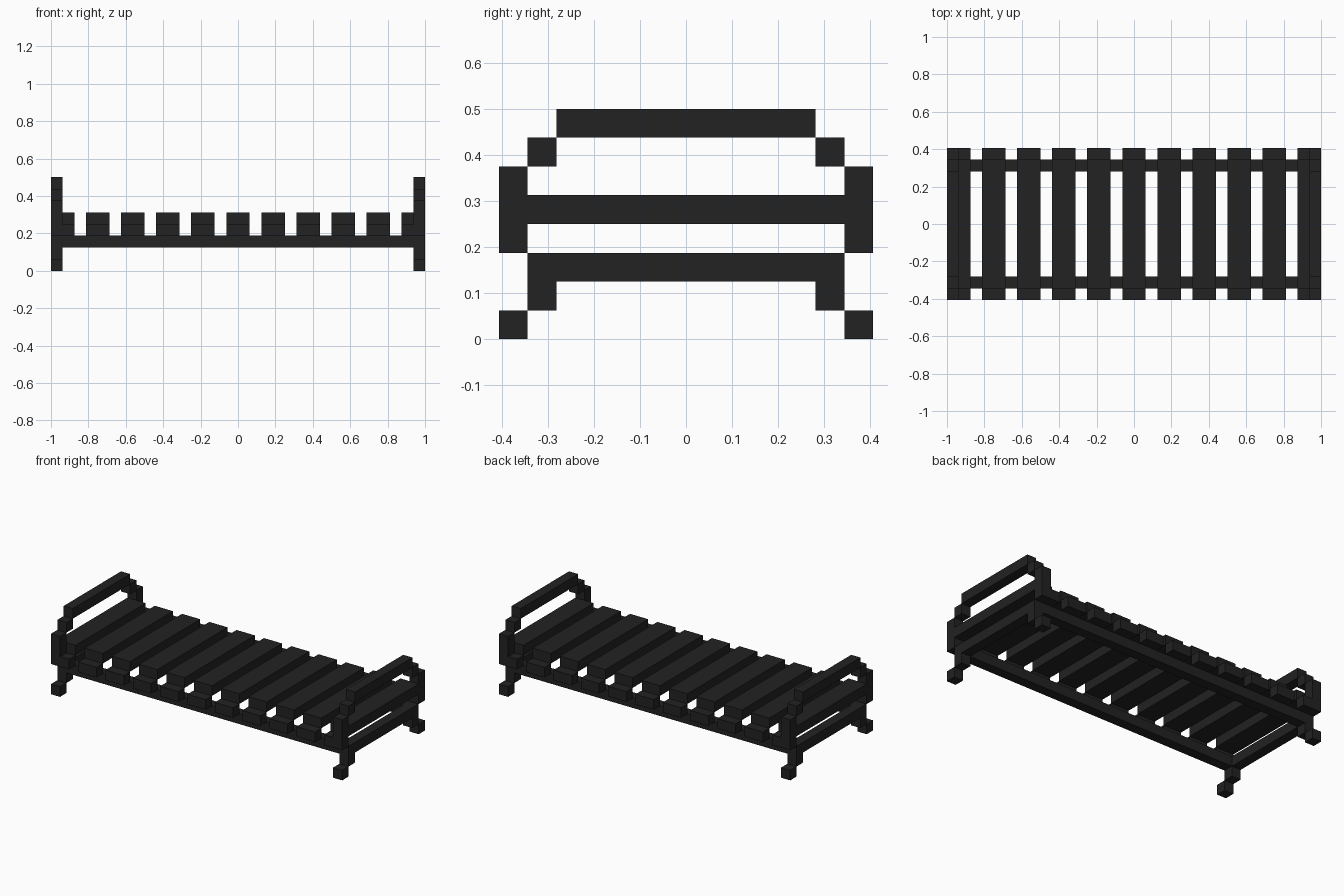
import bpy

if "Cube" in bpy.data.objects:
    bpy.data.objects.remove(bpy.data.objects["Cube"])

U = 1 / 16  # block size the whole bench is built on

black = bpy.data.materials.new("soft black")
black.diffuse_color = (0.016, 0.016, 0.016, 1)
black.use_nodes = True
black.node_tree.nodes["Principled BSDF"].inputs["Base Color"].default_value = black.diffuse_color


def box(name, x, y, z):
    """Box from (min, max) ranges given in blocks."""
    r = (x, y, z)
    bpy.ops.mesh.primitive_cube_add(size=1, location=[(a + b) / 2 * U for a, b in r])
    ob = bpy.context.object
    ob.name = name
    ob.scale = [(b - a) * U for a, b in r]
    bpy.ops.object.transform_apply(location=False, rotation=False, scale=True)
    ob.data.materials.append(black)
    return ob


def side(s, a, b):
    """Mirror a range to the side given by the sign s."""
    return (a, b) if s > 0 else (-b, -a)


# Long side rails
for s in (-1, 1):
    box("side_rail", (-16, 16), side(s, 4.5, 5.5), (2, 3))

# End frames: feet, legs, cross bar, posts, stepped corners and top bar
for e in (-1, 1):
    end = side(e, 15, 16)
    box("lower_cross_bar", end, (-4.5, 4.5), (2, 3))
    box("top_bar", end, (-4.5, 4.5), (7, 8))
    for s in (-1, 1):
        box("foot", end, side(s, 5.5, 6.5), (0, 1))
        box("leg", end, side(s, 4.5, 5.5), (1, 2))
        box("end_post", end, side(s, 5.5, 6.5), (3, 6))
        box("corner_step", end, side(s, 4.5, 5.5), (6, 7))
        box("end_slat_tip", side(e, 14, 15), side(s, 5.5, 6.5), (3, 4))
    box("end_slat", side(e, 14, 16), (-5.5, 5.5), (4, 5))

# Seat slats with tips stepping down at front and back
for i in range(-4, 5):
    x = (3 * i - 1, 3 * i + 1)
    box("seat_slat", x, (-5.5, 5.5), (4, 5))
    for s in (-1, 1):
        box("slat_tip", x, side(s, 5.5, 6.5), (3, 4))
